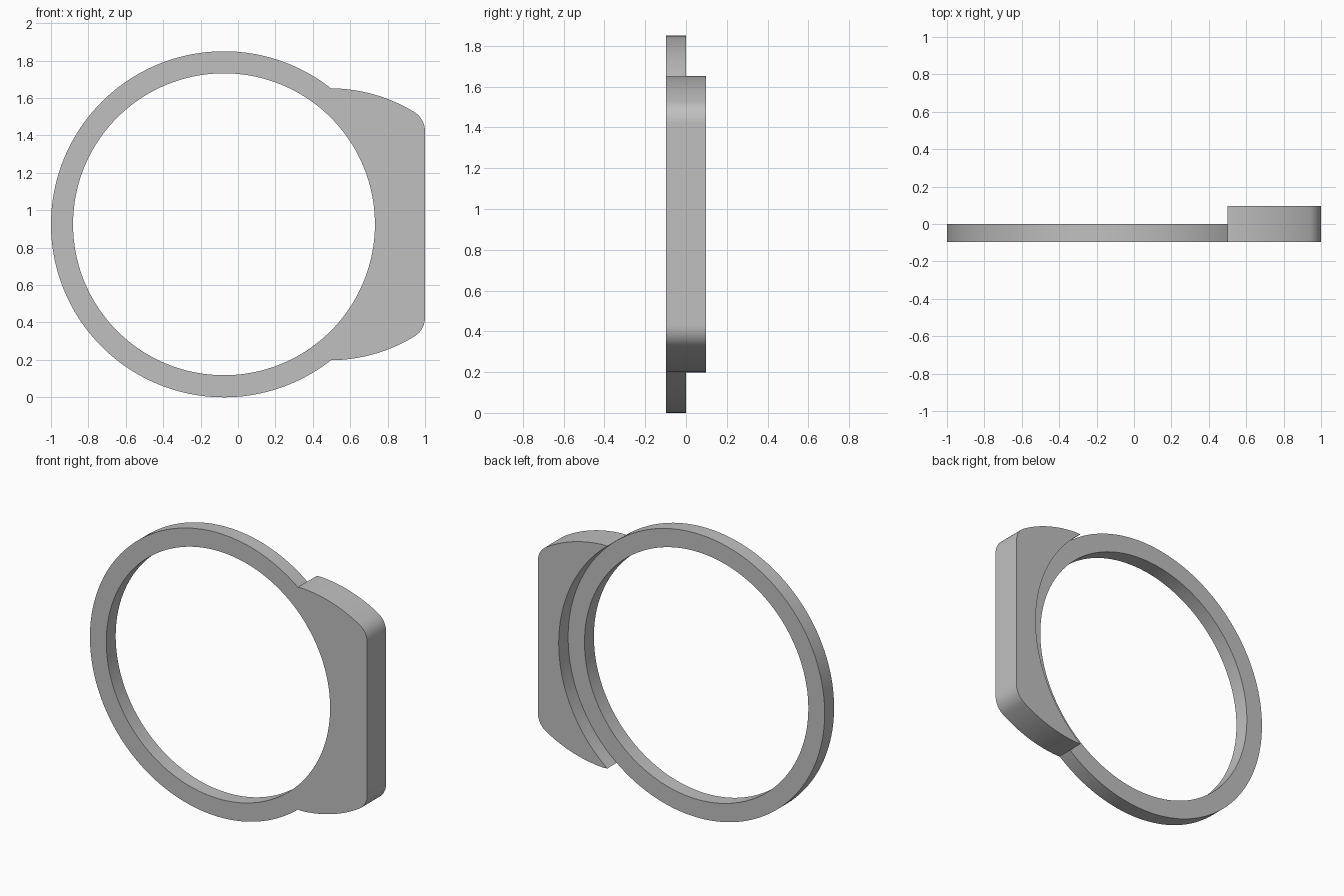
import bpy
import bmesh
from math import sin, cos, atan2, hypot, pi, sqrt
from mathutils import Vector

if "Cube" in bpy.data.objects:
    bpy.data.objects.remove(bpy.data.objects["Cube"], do_unlink=True)

# Ring centre and radii, and half the depth of the block
CX, CZ = -0.075, 0.925
OUTER, INNER = 0.925, 0.807
HALF = 0.097
SIDE = 1.0 - CX          # flat side of the block, from the ring centre

material = bpy.data.materials.new("light grey")
material.use_nodes = True
grey = (0.527, 0.527, 0.527, 1)
material.diffuse_color = grey
material.node_tree.nodes["Principled BSDF"].inputs["Base Color"].default_value = grey


def arc(cx, cz, r, start, end, steps):
    return [(cx + r * cos(start + (end - start) * i / steps),
             cz + r * sin(start + (end - start) * i / steps)) for i in range(steps + 1)]


# Upper half of the block outline: flat side, rounded corner, curved top
shoulder_x, shoulder_z, shoulder_r, fillet = 0.565, -0.143, 0.87, 0.12
fillet_x = SIDE - fillet
fillet_z = shoulder_z + sqrt((shoulder_r - fillet) ** 2 - (fillet_x - shoulder_x) ** 2)
bend = atan2(fillet_z - shoulder_z, fillet_x - shoulder_x)
tip_x = 0.575
tip = (tip_x, sqrt(OUTER ** 2 - tip_x ** 2))
tip_angle = atan2(tip[1] - shoulder_z, tip[0] - shoulder_x)
flat = [(SIDE, fillet_z * i / 20) for i in range(20)]
corner = arc(fillet_x, fillet_z, fillet, 0, bend, 10)
top = arc(shoulder_x, shoulder_z, shoulder_r, bend, tip_angle, 20)[1:-1]
outline = flat + corner + top + [tip]

# Angles around the ring, matched to the block outline and then evenly spaced
block_angles = [atan2(z, x) for x, z in outline]
last = block_angles[-1]
ring_angles = [last + (pi - last) * i / 64 for i in range(65)]


def circle(radius, angles):
    return [(radius * cos(a), radius * sin(a)) for a in angles]


bm = bmesh.new()


def strip(path_a, y_a, path_b, y_b):
    """Bridge two matching paths, above and below the centre line."""
    for sign in (1, -1):
        for i in range(len(path_a) - 1):
            corners = [(path_a[i], y_a), (path_a[i + 1], y_a),
                       (path_b[i + 1], y_b), (path_b[i], y_b)]
            points = []
            for (x, z), y in corners:
                p = Vector((x, y, sign * z))
                if all((p - q).length > 1e-5 for q in points):
                    points.append(p)
            bm.faces.new([bm.verts.new(p) for p in points])


# Ring faces and inner wall
for angles in (block_angles, ring_angles):
    inner, outer = circle(INNER, angles), circle(OUTER, angles)
    strip(inner, -HALF, outer, -HALF)
    strip(inner, 0, outer, 0)
    strip(inner, -HALF, inner, 0)

# Outer wall of the ring where it is free of the block
rim = circle(OUTER, ring_angles)
strip(rim, -HALF, rim, 0)

# Block: front, back, outer wall and the curved step above the ring
seat = circle(OUTER, block_angles)
strip(seat, -HALF, outline, -HALF)
strip(seat, HALF, outline, HALF)
strip(seat, 0, seat, HALF)
strip(outline, -HALF, outline, 0)
strip(outline, 0, outline, HALF)

bmesh.ops.remove_doubles(bm, verts=bm.verts[:], dist=1e-5)
bmesh.ops.recalc_face_normals(bm, faces=bm.faces[:])
mesh = bpy.data.meshes.new("ring_with_block")
bm.to_mesh(mesh)
bm.free()
mesh.materials.append(material)

ring = bpy.data.objects.new("ring_with_block", mesh)
ring.location = (CX, 0, CZ)
bpy.context.collection.objects.link(ring)
bpy.ops.object.select_all(action='DESELECT')
ring.select_set(True)
bpy.context.view_layer.objects.active = ring
bpy.ops.object.shade_smooth_by_angle()
